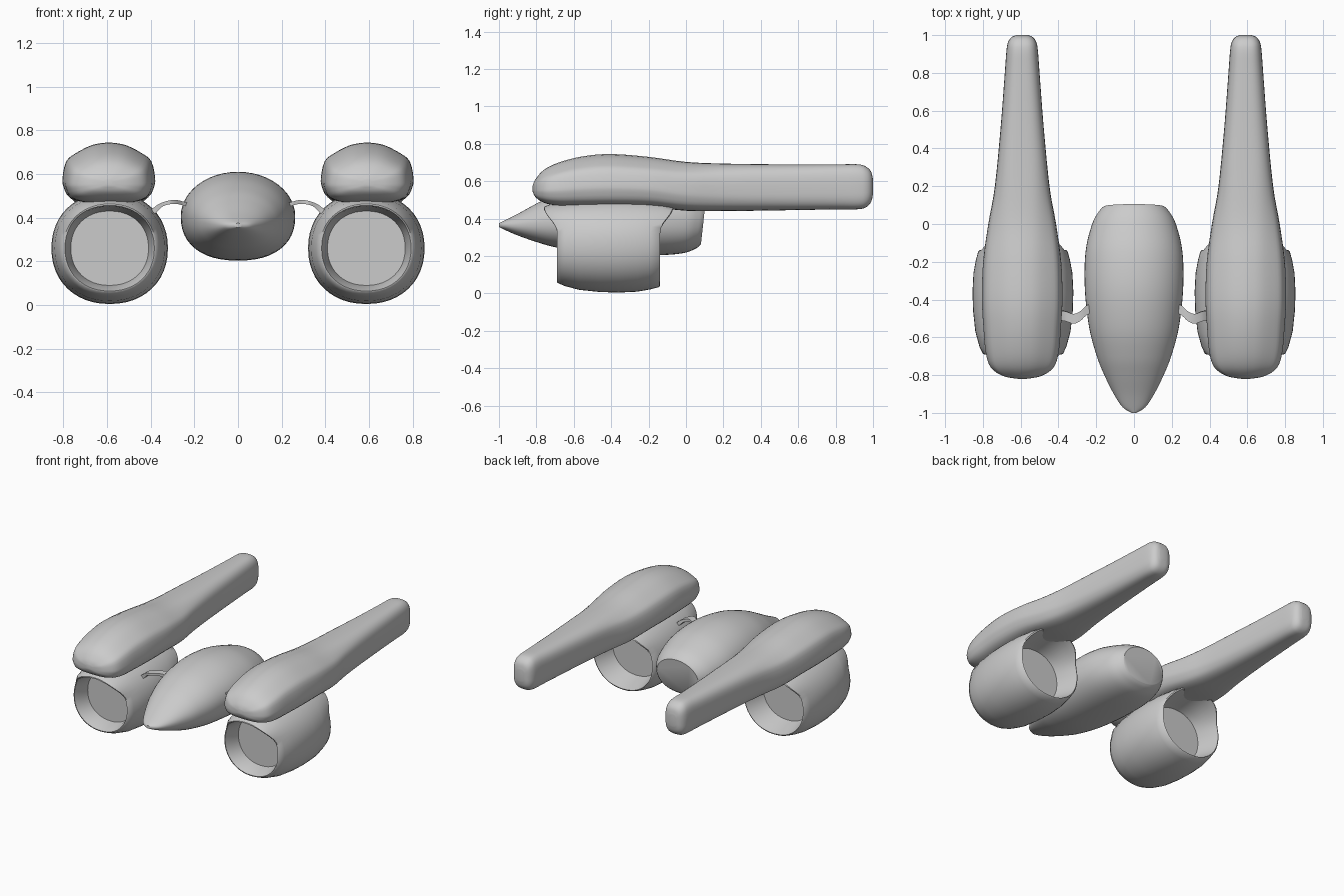
import bpy, bmesh, math
from mathutils import Vector

cube = bpy.data.objects.get("Cube")
if cube:
    bpy.data.objects.remove(cube)

grey = bpy.data.materials.new("hull grey")
grey.use_nodes = True
grey.diffuse_color = (0.6, 0.6, 0.6, 1)
grey.node_tree.nodes["Principled BSDF"].inputs["Base Color"].default_value = (0.6, 0.6, 0.6, 1)

SEGS = 48


def loft(name, rings, cap=True, angle=40):
    """Skin a list of closed point rings and shade the result smooth."""
    bm = bmesh.new()
    vr = [[bm.verts.new(p) for p in ring] for ring in rings]
    n = len(rings[0])
    for a, b in zip(vr, vr[1:]):
        for i in range(n):
            j = (i + 1) % n
            bm.faces.new((a[i], a[j], b[j], b[i]))
    if cap:
        bm.faces.new(vr[0])
        bm.faces.new(vr[-1])
    bmesh.ops.recalc_face_normals(bm, faces=bm.faces)
    mesh = bpy.data.meshes.new(name)
    bm.to_mesh(mesh)
    bm.free()
    ob = bpy.data.objects.new(name, mesh)
    bpy.context.collection.objects.link(ob)
    mesh.materials.append(grey)
    bpy.ops.object.select_all(action="DESELECT")
    ob.select_set(True)
    bpy.context.view_layer.objects.active = ob
    bpy.ops.object.shade_smooth_by_angle(angle=math.radians(angle))
    return ob


def oval(t, power):
    """Point on a unit superellipse."""
    c, s = math.cos(t), math.sin(t)
    e = 2 / power
    return math.copysign(abs(c) ** e, c), math.copysign(abs(s) ** e, s)


def smooth(v):
    v = min(max(v, 0), 1)
    return v * v * (3 - 2 * v)


def spline(keys, steps=5):
    """Catmull-Rom samples through profile keys."""
    k = [Vector(p) for p in keys]
    k = [k[0]] + k + [k[-1]]
    out = []
    for i in range(1, len(k) - 2):
        a, b, c, d = k[i - 1:i + 3]
        for s in range(steps):
            t = s / steps
            out.append(b + (c - a) * t / 2 + (a * 2 - b * 5 + c * 4 - d) * t * t / 2
                       + (b * 3 - a - c * 3 + d) * t ** 3 / 2)
    return out + [k[-1]]


ANGLES = [2 * math.pi * i / SEGS for i in range(SEGS)]

# Fuselage: y, half width, top, bottom packed as (y, w, top, bottom)
body = [(-1, .012, .375, .355), (-.97, .06, .39, .34), (-.9, .107, .425, .31),
        (-.8, .157, .48, .275), (-.7, .197, .53, .247), (-.55, .237, .582, .222),
        (-.35, .26, .61, .207), (-.15, .257, .595, .204), (0, .222, .55, .216),
        (.07, .185, .515, .24), (.095, .16, .495, .262)]
rings = []
for y, w, top, bot in spline(body):
    mid = bot + (top - bot) * .5
    ring = []
    for t in ANGLES:
        u, v = oval(t, 2.0 if t < math.pi else 2.3)
        z = mid + v * (top - bot) / 2
        tilt = smooth((y + .1) / .19) * (z - .4) * .11
        ring.append((u * w, y + tilt, z))
    rings.append(ring)
loft("fuselage", rings)

# Upper pods: a peaked front section that turns into a rounded box aft
pod = [(-.82, .02, .575, .545), (-.805, .1, .61, .515), (-.76, .165, .66, .485),
       (-.68, .192, .7, .468), (-.55, .204, .733, .465), (-.4, .212, .745, .465),
       (-.2, .206, .73, .462), (0, .18, .703, .442), (.2, .145, .694, .44),
       (.5, .115, .69, .444), (.8, .092, .69, .449), (.92, .083, .69, .45),
       (.965, .074, .676, .462), (.99, .055, .65, .49), (1, .03, .61, .53)]
peak = spline([(0, 1), (.35, .92), (.72, .64), (.92, .38), (1, -.15),
               (.98, -.45), (.85, -.8), (.5, -.97), (0, -1)], 3)
pod_section = peak + [Vector((-p.x, p.y)) for p in peak[-2:0:-1]]


def make_pod(name, cx):
    rings = []
    for y, w, top, bot in spline(pod, 4):
        blend = smooth((y + .3) / .7)
        ring = []
        for p in pod_section:
            u, v = oval(math.atan2(p.y, p.x), 3.0)
            q = p.lerp(Vector((u, v)), blend)
            ring.append((cx + q.x * w, y, (top + bot) / 2 + q.y * (top - bot) / 2))
        rings.append(ring)
    loft(name, rings)


# Engine ducts: (y, half width) from the front plate around the shell to the rear plate
duct = [(-.58, .178), (-.63, .186), (-.675, .2), (-.69, .205), (-.688, .212), (-.65, .23),
        (-.57, .252), (-.46, .264), (-.36, .267), (-.26, .262), (-.19, .249),
        (-.143, .236), (-.138, .228), (-.18, .216), (-.24, .2), (-.29, .188)]


def make_duct(name, cx):
    rings = []
    for i, (y, r) in enumerate(duct):
        ring = []
        for t in ANGLES:
            u, v = oval(t, 2.15)
            z = .26 + v * r * .957
            # Lips sweep outward where they meet the pod
            flare = smooth((z - .33) / .13) * .07
            front = smooth((-y - .5) / .17) if 1 < i < 8 else 0
            rear = smooth((y + .33) / .17) if 7 < i < 14 else 0
            ring.append((cx + u * r, y + flare * (rear - front), z))
        rings.append(ring)
    loft(name, rings, angle=50)


# Curved struts between fuselage and ducts
strut = [(.22, -.44, .455), (.255, -.46, .466), (.285, -.488, .472), (.32, -.502, .469),
         (.355, -.49, .456), (.38, -.485, .435), (.41, -.485, .41)]


def make_strut(name, side):
    rings = []
    for x, y, z in spline(strut, 3):
        lean = smooth((x - .33) / .06) * .009
        rings.append([(side * (x + dz * lean), y + dy * .026, z + dz * .009)
                      for dy, dz in ((-1, -1), (1, -1), (1, 1), (-1, 1))])
    loft(name, rings)


for label, side in (("left", 1), ("right", -1)):
    make_pod(label + "_pod", side * .592)
    make_duct(label + "_engine_duct", side * .588)
    make_strut(label + "_strut", side)
